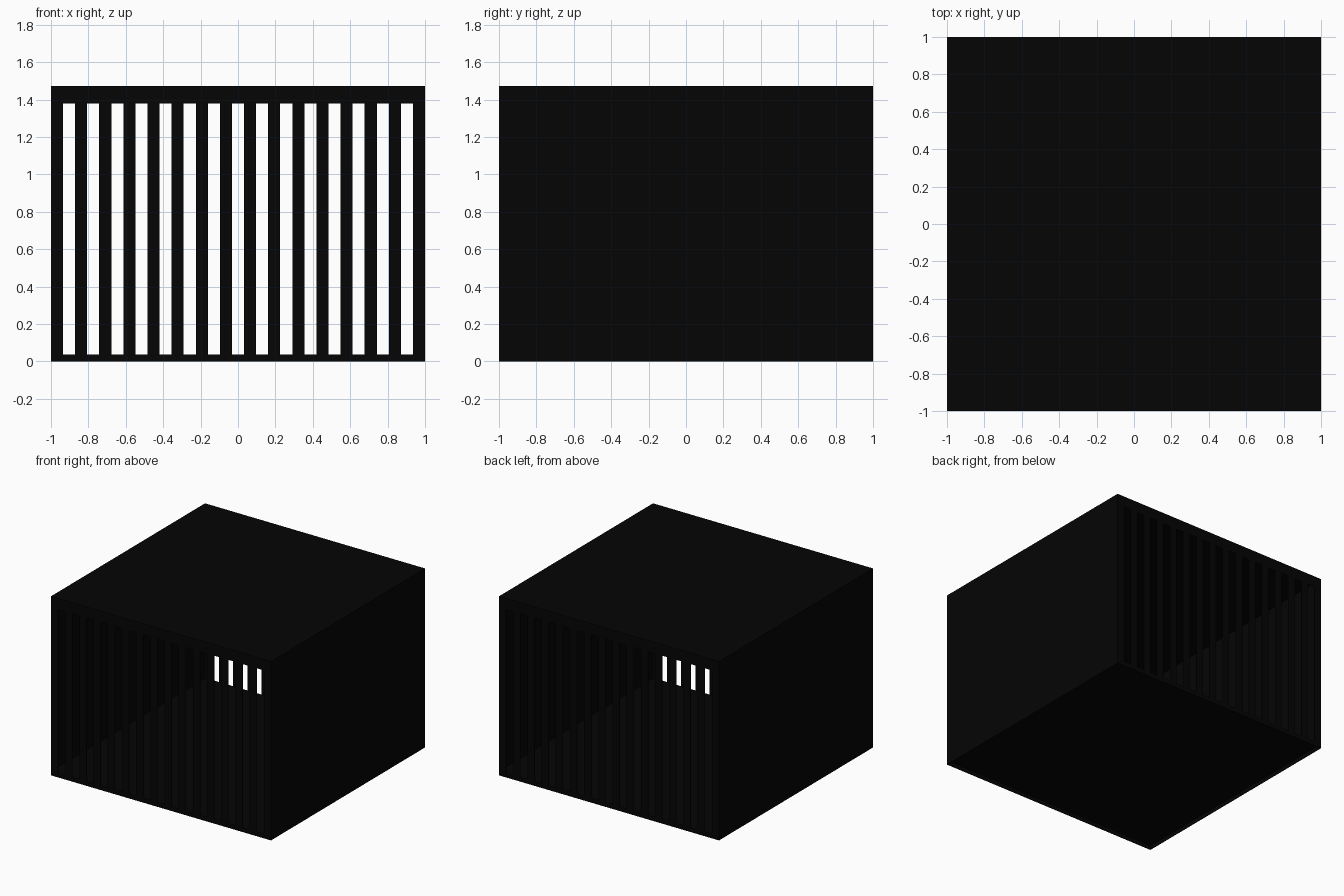
import bpy

if "Cube" in bpy.data.objects:
    bpy.data.objects.remove(bpy.data.objects["Cube"])

W, H = 2.0, 1.471            # overall width/depth and height
SLATS = 16
SLAT_W = W / (2 * SLATS - 1)  # slats and gaps are equally wide
Z0, Z1 = 0.037, 1.38          # bottom and top of the slatted openings
T, S = 0.004, 0.004           # panel and slat sheet thickness

black = bpy.data.materials.new("black")
black.diffuse_color = (0.0015, 0.0015, 0.0015, 1)
black.use_nodes = True
black.node_tree.nodes["Principled BSDF"].inputs["Base Color"].default_value = black.diffuse_color


def box(name, lo, hi):
    bpy.ops.mesh.primitive_cube_add(
        size=1, location=[(a + b) / 2 for a, b in zip(lo, hi)])
    ob = bpy.context.object
    ob.name = name
    ob.scale = [b - a for a, b in zip(lo, hi)]
    bpy.ops.object.transform_apply(location=True, rotation=False, scale=True)
    ob.data.materials.append(black)
    return ob


# Solid panels, the floor raised inside a low rim
box("top_panel", (-1, -1, H - T), (1, 1, H))
box("bottom_panel", (-1, -1, Z0 - T), (1, 1, Z0))
box("left_panel", (-1, -1, 0), (-1 + T, 1, H - T))
box("right_panel", (1 - T, -1, 0), (1, 1, H - T))

# Slatted front and back: rails plus evenly spaced upright slats
for side, y in (("front", -1), ("back", 1 - S)):
    box(side + "_top_rail", (-1, y, Z1), (1, y + S, H))
    box(side + "_bottom_rail", (-1, y, 0), (1, y + S, Z0))
    slat = box(side + "_slats", (-1, y, Z0), (-1 + SLAT_W, y + S, Z1))
    array = slat.modifiers.new("repeat", 'ARRAY')
    array.count = SLATS
    array.use_relative_offset = False
    array.use_constant_offset = True
    array.constant_offset_displace = (2 * SLAT_W, 0, 0)
